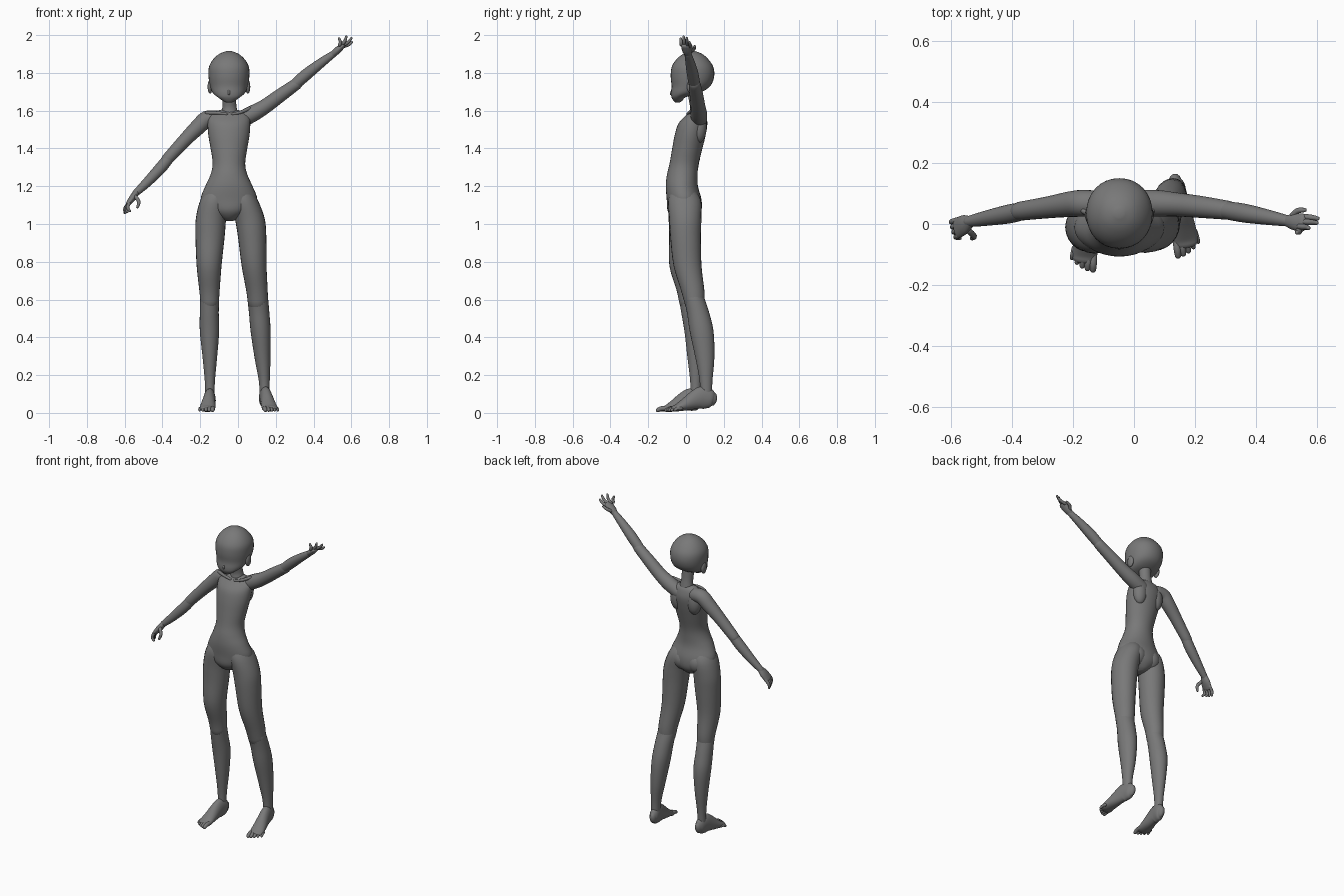
import bpy, bmesh, math
from mathutils import Vector

UP = Vector((0, 0, 1))
CX = -0.048
MAT = bpy.data.materials.new("dark_grey")
MAT.diffuse_color = (.19, .19, .19, 1)


def loft(name, rings, ref=(0, 1, 0), axis=None, sides=24, steps=4, cap=True, power=1.0):
    """Rings are (x, y, z, radius along ref, radius across ref), smoothly interpolated."""
    rows = [tuple(r) if len(r) == 5 else (*r, r[3]) for r in rings]
    pts, n = [], len(rows)
    for i in range(n - 1):
        a, b, c, d = (rows[max(0, min(n - 1, k))] for k in (i - 1, i, i + 1, i + 2))
        for s in range(steps):
            t = s / steps
            pts.append([0.5 * (2*q + (r-p)*t + (2*p-5*q+4*r-w)*t*t + (3*q-p-3*r+w)*t**3)
                        for p, q, r, w in zip(a, b, c, d)])
    pts.append(list(rows[-1]))
    pos = [Vector(p[:3]) for p in pts]
    last = len(pts) - 1
    tan = [Vector(axis) if axis else (pos[min(i+1, last)] - pos[max(i-1, 0)]).normalized()
           for i in range(last + 1)]
    sec = [(pos[i], tan[i], pts[i][3], pts[i][4]) for i in range(last + 1)]
    if cap:  # rounded ends
        sign0 = -1
        if axis:  # rings may run downwards along a fixed axis
            sign0 = -1 if (pos[-1] - pos[0]).dot(tan[0]) > 0 else 1

        def dome(s, sign):
            p, t, ra, rb = s
            m = min(ra, rb)
            return [(p + t*sign*m*math.sin(g), t, ra*math.cos(g), rb*math.cos(g)) for g in (.5, 1.0, 1.4)]
        sec = dome(sec[0], sign0)[::-1] + sec + dome(sec[-1], -sign0)
    bm = bmesh.new()
    loops = []
    for p, t, ra, rb in sec:
        u = Vector(ref)
        u = (u - t * u.dot(t)).normalized()
        v = t.cross(u)
        ring = []
        for k in range(sides):
            g = 2 * math.pi * k / sides
            c, s = (math.copysign(abs(q) ** power, q) for q in (math.cos(g), math.sin(g)))
            ring.append(bm.verts.new(p + u * (c * max(ra, .001)) + v * (s * max(rb, .001))))
        loops.append(ring)
    for A, B in zip(loops, loops[1:]):
        for k in range(sides):
            j = (k + 1) % sides
            bm.faces.new((A[k], A[j], B[j], B[k]))
    bm.faces.new(loops[0][::-1])
    bm.faces.new(loops[-1])
    return finish(name, bm)


def finish(name, bm):
    bmesh.ops.recalc_face_normals(bm, faces=bm.faces)
    me = bpy.data.meshes.new(name)
    bm.to_mesh(me)
    bm.free()
    me.materials.append(MAT)
    me.polygons.foreach_set("use_smooth", [True] * len(me.polygons))
    ob = bpy.data.objects.new(name, me)
    bpy.context.collection.objects.link(ob)
    return ob


def ball(name, loc, size):
    bm = bmesh.new()
    bmesh.ops.create_uvsphere(bm, u_segments=20, v_segments=12, radius=1)
    for v in bm.verts:
        v.co = Vector(loc) + Vector(a * b for a, b in zip(v.co, size))
    return finish(name, bm)


# Head: (z, front y, back y, half width), chin to crown
head = [(1.642, -.055, -.035, .012), (1.652, -.066, -.02, .032), (1.672, -.077, .0, .06),
        (1.695, -.079, .075, .086), (1.73, -.076, .128, .1), (1.78, -.081, .149, .108),
        (1.83, -.076, .145, .106), (1.87, -.052, .12, .085), (1.9, -.016, .086, .052),
        (1.915, .022, .048, .014)]
loft("head", [(CX, (f + b) / 2, z, (b - f) / 2, w) for z, f, b, w in head],
     axis=UP, sides=32, cap=False, power=.95)
loft("nose", [(CX, -.07, 1.72, .004), (CX, -.077, 1.698, .006), (CX, -.08, 1.687, .005)], sides=12)
for s in (-1, 1):
    ball("ear", (CX + s * .1, .03, 1.727), (.013, .025, .037))

# Neck and torso
loft("neck", [(-.045, .055, 1.56, .046, .052), (-.045, .056, 1.61, .035, .039),
              (-.046, .05, 1.65, .034, .036), (-.047, .042, 1.71, .037, .038)], axis=UP)
torso = [(1.015, -.005, .03, .02), (1.03, -.007, .06, .05), (1.07, -.008, .089, .112),
         (1.13, -.01, .092, .149), (1.2, -.022, .085, .125), (1.26, -.02, .081, .098),
         (1.32, -.01, .077, .086), (1.4, .007, .08, .097), (1.47, .022, .082, .109),
         (1.53, .036, .077, .113), (1.57, .05, .056, .108), (1.595, .058, .036, .075),
         (1.608, .06, .015, .03)]
loft("torso", [(CX, y, z, ry, rx) for z, y, ry, rx in torso], axis=UP, sides=32, cap=False)
for s in (-1, 1):
    ball("buttock", (CX + s * .053, .022, 1.1), (.062, .063, .068))
    ball("shoulder_blade", (CX + s * .06, .069, 1.51), (.045, .04, .08))
loft("clavicle_right", [(-.06, .008, 1.582, .007), (-.11, .018, 1.588, .009), (-.165, .043, 1.588, .01)], sides=10)
loft("clavicle_left", [(-.03, .008, 1.582, .007), (.015, .02, 1.592, .009), (.06, .045, 1.612, .01)], sides=10)

# Arms
loft("right_upper_arm", [(-.115, .066, 1.558, .042), (-.165, .068, 1.555, .044), (-.21, .065, 1.515, .042),
                         (-.28, .055, 1.445, .036), (-.375, .042, 1.342, .031)])
loft("right_forearm", [(-.36, .044, 1.358, .029), (-.41, .033, 1.296, .031),
                       (-.485, .019, 1.217, .025), (-.542, .008, 1.163, .018)])
loft("left_upper_arm", [(.0, .068, 1.545, .042), (.07, .068, 1.58, .044), (.14, .064, 1.62, .039),
                        (.22, .056, 1.678, .036), (.31, .045, 1.742, .031)])
loft("left_forearm", [(.295, .046, 1.732, .029), (.36, .036, 1.79, .031),
                      (.44, .022, 1.853, .025), (.505, .01, 1.9, .018)])

# Hands
loft("right_palm", [(-.538, .008, 1.168, .019, .016), (-.557, -.002, 1.14, .032, .018),
                    (-.58, -.014, 1.108, .034, .013)])
loft("left_palm", [(.5, .011, 1.896, .018, .016), (.525, .007, 1.918, .027, .019),
                   (.553, .004, 1.942, .03, .014)])


def digit(name, pts, r):
    loft(name, [(*p, r * k) for p, k in zip(pts, (1.1, 1, .75))], sides=10)


for i in range(4):
    y = .013 - i * .017
    bend = (.0, .006, .014, .028)[i]
    digit("right_finger", [(-.577, y, 1.11), (-.598 + bend / 2, y - .005, 1.085),
                           (-.6 + bend, y - .008, 1.06 + bend / 3)], .009)
digit("right_thumb", [(-.543, -.022, 1.145), (-.525, -.04, 1.118), (-.532, -.047, 1.09)], .0095)
tips = [(.603, .018, 1.962), (.6, .004, 1.983), (.573, -.013, 1.991), (.535, -.028, 1.982)]
for i, tip in enumerate(tips):
    base = Vector((.556 - i * .006, .024 - i * .016, 1.94 + i * .003))
    mid = (base + Vector(tip)) / 2 + Vector((.006, 0, -.002))
    digit("left_finger", [base, mid, tip], .009)
digit("left_thumb", [(.52, .026, 1.915), (.536, .043, 1.928), (.56, .046, 1.94)], .0095)

# Legs: thigh tops sink into the pelvis
loft("right_thigh", [(-.107, -.02, 1.2, .05, .045), (-.125, -.012, 1.13, .084, .073),
                     (-.143, -.01, 1.03, .082, .08),
                     (-.148, -.012, .93, .077, .077), (-.153, -.016, .78, .072, .066),
                     (-.151, .008, .65, .058, .054), (-.15, .013, .59, .05, .049)], axis=UP)
loft("right_shin", [(-.15, .013, .61, .051, .05), (-.152, .03, .53, .055, .05), (-.151, .048, .43, .056, .051),
                    (-.149, .053, .29, .045, .038), (-.149, .052, .17, .03, .027),
                    (-.149, .05, .08, .025, .024)], axis=UP)
loft("left_thigh", [(.011, -.02, 1.2, .05, .045), (.03, -.008, 1.13, .086, .073),
                    (.062, -.004, 1.03, .085, .079),
                    (.075, -.002, .93, .081, .075), (.085, .008, .78, .074, .066),
                    (.1, .035, .65, .062, .057), (.105, .044, .59, .054, .054)], axis=UP)
loft("left_shin", [(.104, .042, .61, .055, .055), (.112, .064, .53, .059, .054), (.12, .083, .43, .063, .053),
                   (.13, .1, .29, .05, .042), (.139, .106, .17, .034, .029),
                   (.141, .107, .08, .03, .025)], axis=UP)


# Feet: (fraction along foot, centre height, half height, half width)
def foot(side, heel, toe, sign, lift):
    h, t = Vector(heel), Vector(toe)
    d = t - h
    across = Vector((d.y, -d.x, 0)).normalized() * -sign   # towards the outer side
    prof = [(.05, .054, .036, .02), (.11, .058, .05, .028), (.27, .066, .06, .031), (.42, .057, .05, .034),
            (.6, .039, .035, .039), (.77, .024, .021, .042), (.85, .021, .015, .038)]
    loft(side + "_foot", [(*(h + d * f + UP * (z + lift * (1 - f))), a, w) for f, z, a, w in prof], ref=UP)
    for i in range(5):
        off = across * (-.03 + i * .0165)
        r = .0125 - i * .001
        end = h + d * (.975 - .003 * i - .007 * i * i) + off * 1.1
        start = h + d * (.78 - .015 * i) + off
        loft(side + "_toe", [(*(start + UP * .024), r), (*(start.lerp(end, .6) + UP * .023), r),
                             (*(end + UP * .015), r * .85)], ref=UP, sides=10)


foot("right", (-.143, .092, 0), (-.168, -.152, 0), -1, .005)
foot("left", (.133, .157, 0), (.178, -.104, 0), 1, .02)
